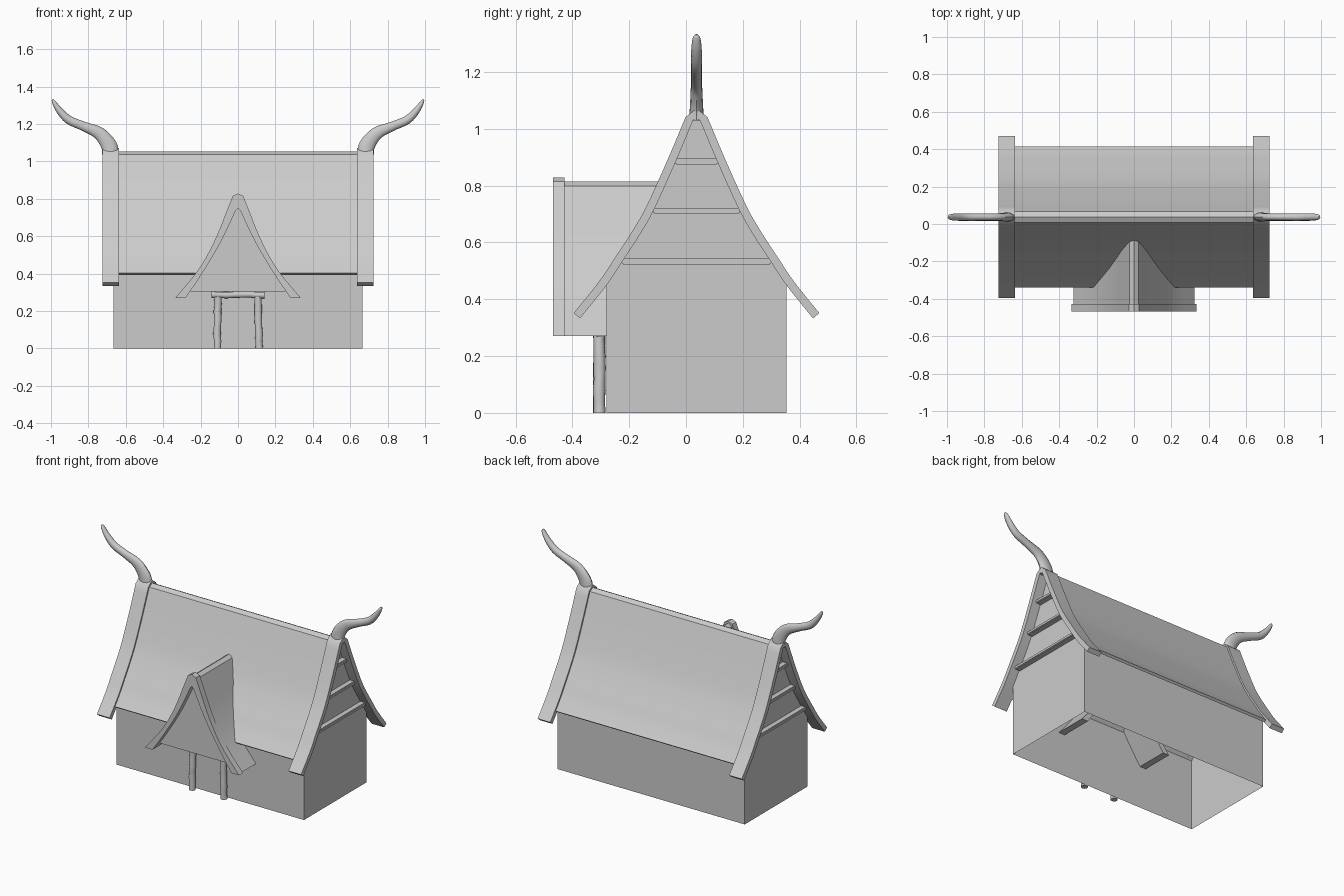
import bpy, bmesh, math, random
from mathutils import Vector

if "Cube" in bpy.data.objects:
    bpy.data.objects.remove(bpy.data.objects["Cube"])

random.seed(4)
CY = 0.037  # ridge line position in y


def finish(name, bm, angle=35):
    bmesh.ops.recalc_face_normals(bm, faces=bm.faces)
    me = bpy.data.meshes.new(name)
    bm.to_mesh(me)
    bm.free()
    ob = bpy.data.objects.new(name, me)
    bpy.context.collection.objects.link(ob)
    bpy.context.view_layer.objects.active = ob
    ob.select_set(True)
    bpy.ops.object.shade_smooth_by_angle(angle=math.radians(angle))
    ob.select_set(False)
    return ob


def smooth(pts, n=4):
    """Catmull-Rom curve through the points (any dimension)."""
    p = [Vector(q) for q in pts]
    p = [2 * p[0] - p[1]] + p + [2 * p[-1] - p[-2]]
    out = []
    for i in range(1, len(p) - 2):
        a, b, c, d = p[i - 1:i + 3]
        for k in range(n):
            t = k / n
            out.append(0.5 * (2 * b + (c - a) * t + (2 * a - 5 * b + 4 * c - d) * t * t
                              + (3 * b - a - 3 * c + d) * t ** 3))
    return out + [p[-2]]


def offset(pts, d):
    out = []
    for i, p in enumerate(pts):
        t = (pts[min(i + 1, len(pts) - 1)] - pts[max(i - 1, 0)]).normalized()
        out.append(p + Vector((-t.y, t.x)) * d)
    return out


def mirrored(half, top):
    """Half profile (ridge to eave) made into a full one through a ridge point."""
    return [Vector((-p.x, p.y)) for p in reversed(half)] + [Vector((0, top))] + list(half)


def along_x(u, v, w):
    return (w, CY + u, v)


def along_y(u, v, w):
    return (u, w, v)


def band(name, inner, outer, place, a, b):
    """Curved slab between two profiles, extruded from a to b."""
    bm = bmesh.new()
    rows = [[bm.verts.new(place(p.x, p.y, w)) for p in prof]
            for prof, w in ((inner, a), (outer, a), (outer, b), (inner, b))]
    for i in range(len(inner) - 1):
        for r in range(4):
            q, s = rows[r], rows[(r + 1) % 4]
            bm.faces.new((q[i], q[i + 1], s[i + 1], s[i]))
    for i in (0, -1):
        bm.faces.new([r[i] for r in rows])
    return finish(name, bm)


def tube(name, rings, n=12, angle=50):
    """Skin elliptical rings: (centre, axis_u, axis_v)."""
    bm = bmesh.new()
    loops = []
    for c, u, v in rings:
        loops.append([bm.verts.new(c + u * math.cos(2 * math.pi * k / n)
                                   + v * math.sin(2 * math.pi * k / n)) for k in range(n)])
    for p, q in zip(loops, loops[1:]):
        for k in range(n):
            bm.faces.new((p[k], p[(k + 1) % n], q[(k + 1) % n], q[k]))
    bm.faces.new(loops[0])
    bm.faces.new(loops[-1])
    return finish(name, bm, angle)


# main roof profile, offset from ridge and height
curve = smooth([(.012, 1.03), (.073, .885), (.15, .715), (.203, .622),
                (.263, .53), (.32, .445), (.41, .333)])
inner = mirrored(curve, 1.037)
outer = mirrored(offset(curve, .029), 1.072)

# walls with curved gables, open underneath
HW = 0.3175
gable = [p for p in curve if p.x < HW - .005] + [Vector((HW, .449)), Vector((HW, 0))]
bm = bmesh.new()
prof = mirrored(gable, 1.037)
ends = [[bm.verts.new(along_x(p.x, p.y, x)) for p in prof] for x in (-.665, .665)]
for e in ends:
    bm.faces.new(e)
for i in range(len(prof) - 1):
    bm.faces.new((ends[0][i], ends[0][i + 1], ends[1][i + 1], ends[1][i]))
finish("house_walls", bm)

# main roof sheet
sheet = [p for p in curve if p.x < .368]
band("main_roof", mirrored(offset(sheet, .002), 1.038),
     mirrored(offset(sheet, .019), 1.052), along_x, -.64, .64)

for s, side in ((-1, "left"), (1, "right")):
    # barge boards
    band(side + "_barge_board", inner, outer, along_x, s * .635, s * .725)
    # horn finial: x, z, thickness, width
    path = smooth([(.680, 1.03, .045, .026), (.690, 1.085, .043, .023), (.742, 1.150, .034, .02),
                   (.825, 1.187, .025, .02), (.905, 1.222, .023, .02),
                   (.955, 1.272, .018, .019), (.985, 1.318, .010, .014), (.991, 1.332, .004, .005)], 4)
    rings = []
    for i, p in enumerate(path):
        t = path[min(i + 1, len(path) - 1)] - path[max(i - 1, 0)]
        d = Vector((t[0], 0, t[1])).normalized()
        if i == 0:
            d = Vector((0, 0, 1))
        nrm = Vector((-d.z * s, 0, d.x))
        rings.append((Vector((p[0] * s, CY, p[1])), nrm * p[2], Vector((0, p[3], 0))))
    tube(side + "_horn", rings)
    # gable cross bars
    for k, (z, h) in enumerate(((.885, .075), (.711, .152), (.533, .262))):
        bm = bmesh.new()
        bmesh.ops.create_cube(bm, size=1)
        for v in bm.verts:
            v.co = (s * .68 + v.co.x * .04, CY + v.co.y * 2 * h, z + v.co.z * .021)
        bmesh.ops.bevel(bm, geom=[e for e in bm.edges], offset=.004, segments=2, affect='EDGES')
        finish(f"{side}_gable_bar_{k + 1}", bm)

# porch roof and its barge board
p_in = smooth([(.012, .738), (.045, .665), (.10, .555), (.16, .452), (.22, .358), (.28, .27)])
p_out = smooth([(.028, .815), (.06, .735), (.112, .605), (.172, .485), (.235, .39), (.335, .27)])
p_mid = [a.lerp(b, .8) for a, b in zip(p_in, p_out)]
for p in p_mid:
    p.y = max(p.y, .27)
porch_in = mirrored(p_in, .75)
band("porch_barge_board", porch_in, mirrored(p_out, .828), along_y, -.468, -.428)
band("porch_roof", porch_in, mirrored(p_mid, .815), along_y, -.43, -.075)

# porch gable panel
panel = [p for p in p_in if p.y > .31] + [Vector((.255, .305))]
bm = bmesh.new()
f = bm.faces.new([bm.verts.new(along_y(p.x, p.y, -.43)) for p in mirrored(panel, .75)])
g = bmesh.ops.extrude_face_region(bm, geom=[f], use_keep_orig=True)
bmesh.ops.translate(bm, verts=[v for v in g["geom"] if isinstance(v, bmesh.types.BMVert)],
                    vec=(0, .02, 0))
finish("porch_gable_panel", bm)


# rough-hewn posts and lintel
def log(name, start, end, r, n=8):
    start, end = Vector(start), Vector(end)
    d = (end - start).normalized()
    u = Vector((0, 1, 0))
    v = d.cross(u)
    rings = []
    for i in range(n):
        j = .004
        c = start.lerp(end, i / (n - 1)) + u * random.uniform(-j, j) * .6 + v * random.uniform(-j, j) * .7
        k = r * random.uniform(.92, 1.06)
        rings.append((c, u * k, v * k))
    tube(name, rings, 10)


for s, side in ((-1, "left"), (1, "right")):
    log(side + "_porch_post", (s * .112, -.306, 0), (s * .107, -.306, .275), .021)
log("porch_lintel", (-.143, -.306, .286), (.143, -.306, .286), .018)
